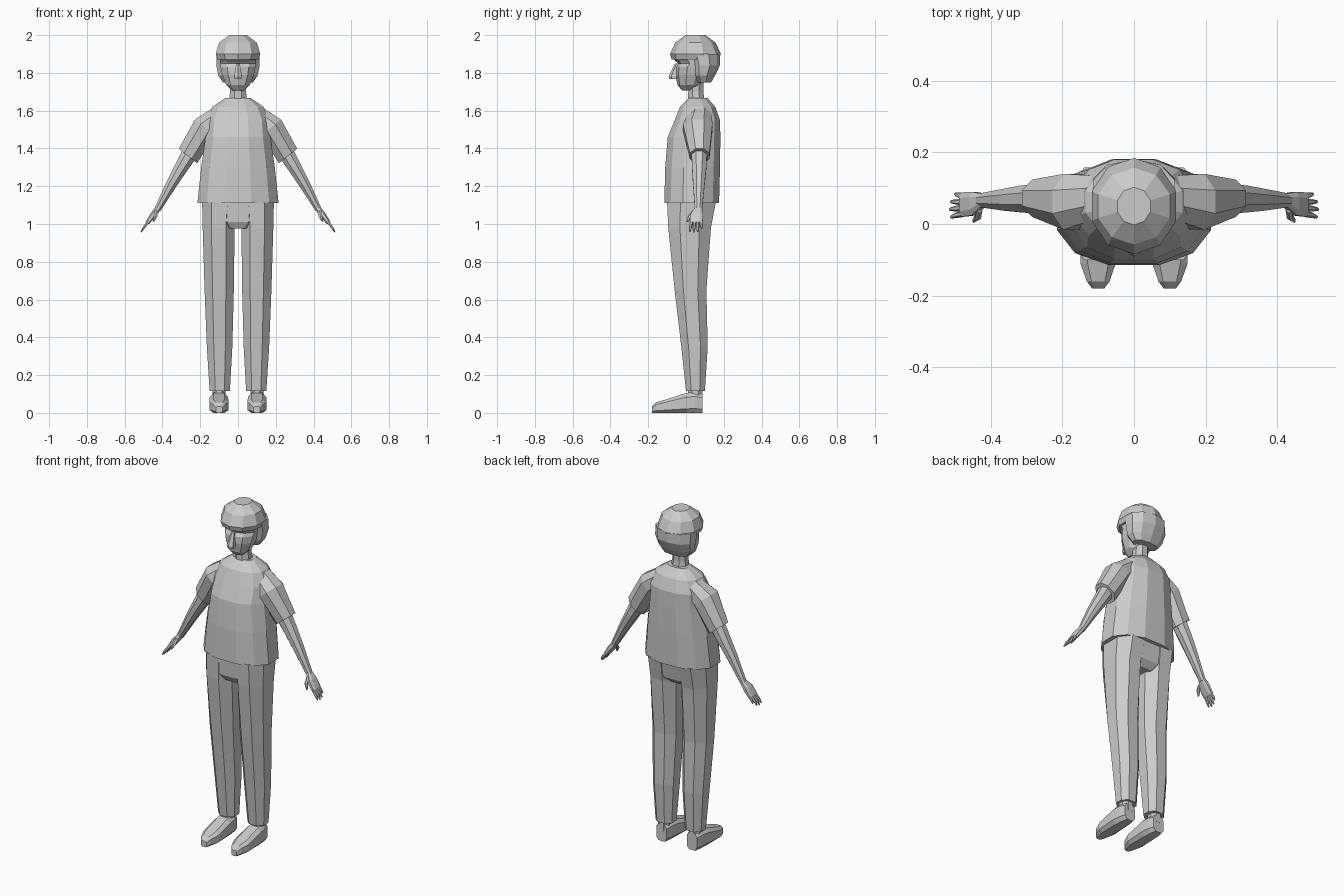
import bpy, bmesh, math
from mathutils import Vector

cube = bpy.data.objects.get("Cube")
if cube:
    bpy.data.objects.remove(cube)

grey = bpy.data.materials.new("plain_grey")
grey.use_nodes = True
tone = (0.6, 0.6, 0.6, 1)
grey.diffuse_color = tone
grey.node_tree.nodes["Principled BSDF"].inputs["Base Color"].default_value = tone


def skin(name, loops, side=1):
    """Bridge rings of points into a closed, flat shaded solid."""
    bm = bmesh.new()
    rows = [[bm.verts.new((p[0] * side, p[1], p[2])) for p in ring] for ring in loops]
    n = len(rows[0])
    for low, high in zip(rows, rows[1:]):
        for i in range(n):
            j = (i + 1) % n
            bm.faces.new((low[i], low[j], high[j], high[i]))
    bm.faces.new(rows[0][::-1])
    bm.faces.new(rows[-1])
    bmesh.ops.recalc_face_normals(bm, faces=bm.faces)
    mesh = bpy.data.meshes.new(name)
    bm.to_mesh(mesh)
    bm.free()
    mesh.materials.append(grey)
    obj = bpy.data.objects.new(name, mesh)
    bpy.context.collection.objects.link(obj)
    return obj


def outline(n, power):
    """Rounded polygon of unit half size with flat sides on the axes."""
    big = math.cos(math.pi / n)
    pts = []
    for i in range(n):
        a = math.tau * (i + 0.5) / n
        pts.append([math.copysign(abs(c / big) ** power, c) for c in (math.cos(a), math.sin(a))])
    return pts


def loft(name, rings, n=8, power=1.0, side=1, along="z"):
    """Rings are (x0, x1, b0, b1, t): b is y and t is z, or swapped along y."""
    loops = []
    for x0, x1, b0, b1, t in rings:
        loop = []
        for u, v in outline(n, power):
            x = (x0 + x1 + u * (x1 - x0)) / 2
            b = (b0 + b1 + v * (b1 - b0)) / 2
            loop.append((x, b, t) if along == "z" else (x, t, b))
        loops.append(loop)
    return skin(name, loops, side)


def limb(name, rings, n=8, side=1, power=1.0):
    """Rings are (x, y, z, thickness, width) along a limb that leans in xz."""
    pts = [Vector(r[:3]) for r in rings]
    axis = pts[-1] - pts[0]
    up = Vector((-axis.z, 0, axis.x)).normalized()
    loops = []
    for p, r in zip(pts, rings):
        loops.append([p + up * u * r[3] + Vector((0, v * r[4], 0)) for u, v in outline(n, power)])
    return skin(name, loops, side)


def sym(half, *rest):
    return (-half, half, *rest)


# Shirt body, trouser seat and neck
loft("shirt_body", [
    sym(.215, -.115, .175, 1.11), sym(.195, -.11, .18, 1.3), sym(.172, -.097, .182, 1.46),
    sym(.165, -.06, .18, 1.55), sym(.135, -.032, .155, 1.62), sym(.066, .015, .112, 1.668),
], 12, .85)
loft("trouser_seat", [
    sym(.09, -.075, .1, .975), sym(.165, -.095, .135, 1.01), sym(.185, -.1, .155, 1.12)], 12, .85)
loft("neck", [sym(.05, .01, .1, 1.64), sym(.042, .012, .092, 1.7), sym(.042, .012, .095, 1.8)])

# Head with recessed eye line
loft("head", [
    sym(.032, -.02, .03, 1.708), sym(.062, -.042, .08, 1.735), sym(.084, -.052, .11, 1.79),
    sym(.092, -.05, .12, 1.83), sym(.094, -.036, .13, 1.85), sym(.096, -.057, .14, 1.868),
    sym(.09, -.05, .14, 1.92)], 10)
loft("nose", [
    sym(.018, -.085, -.04, 1.768), sym(.02, -.088, -.04, 1.782), sym(.01, -.056, -.03, 1.85)], 6)

# Hair: cap with a forward fringe, and a lower back part
loft("hair_cap", [
    sym(.108, -.07, .165, 1.872), sym(.118, -.078, .178, 1.9),
    sym(.1, -.052, .152, 1.96), sym(.046, 0, .1, 2)], 10)
loft("hair_back", [
    sym(.078, .055, .13, 1.748), sym(.104, .03, .15, 1.785),
    sym(.115, .02, .176, 1.84), sym(.115, .0, .177, 1.9)], 10, .9)

for side, word in ((1, "left"), (-1, "right")):
    # Trouser leg
    loft(word + "_trouser_leg", [
        (.043, .15, 0, .1, .115), (.03, .165, -.025, .115, .35), (.022, .177, -.06, .108, .65),
        (.018, .187, -.094, .132, .98), (.005, .19, -.1, .158, 1.115)], 8, .9, side)
    # Ankle and shoe
    loft(word + "_ankle", [(.066, .134, .01, .088, .06), (.066, .134, .01, .088, .14)], 8, 1, side)
    loft(word + "_shoe", [
        (.083, .117, 0, .035, -.18), (.068, .132, 0, .056, -.16), (.051, .15, 0, .07, -.11),
        (.052, .15, 0, .105, .0), (.056, .145, 0, .11, .05), (.066, .135, 0, .1, .087),
    ], 8, .6, side, "y")
    # Sleeve
    limb(word + "_sleeve", [
        (.09, .075, 1.58, .055, .06), (.175, .062, 1.512, .067, .078),
        (.265, .072, 1.36, .062, .052)], 8, side)
    # Forearm narrowing to the wrist
    limb(word + "_forearm", [
        (.24, .07, 1.4, .045, .042), (.3, .07, 1.3, .036, .038), (.352, .068, 1.212, .029, .031),
        (.427, .066, 1.075, .017, .019)], 8, side)
    # Palm, four spread fingers and thumb
    limb(word + "_palm", [
        (.423, .066, 1.083, .015, .019), (.448, .057, 1.05, .016, .033),
        (.48, .054, 1.005, .011, .034)], 8, side, .7)
    for i, finger in enumerate(("index", "middle", "ring", "little")):
        base_y, tip_y = .029 + i * .0165, .02 + i * .021
        reach = (.037, .04, .037, .026)[i]
        limb(f"{word}_{finger}_finger", [
            (.474, base_y, 1.014, .008, .008),
            (.474 + reach * .6, (base_y + tip_y) / 2, 1.014 - reach * .8, .007, .007),
            (.474 + reach, tip_y, 1.014 - reach * 1.45, .003, .004)], 6, side)
    limb(word + "_thumb", [
        (.432, .045, 1.07, .009, .012), (.436, .02, 1.04, .009, .009),
        (.448, .009, 1.012, .004, .005)], 6, side)
